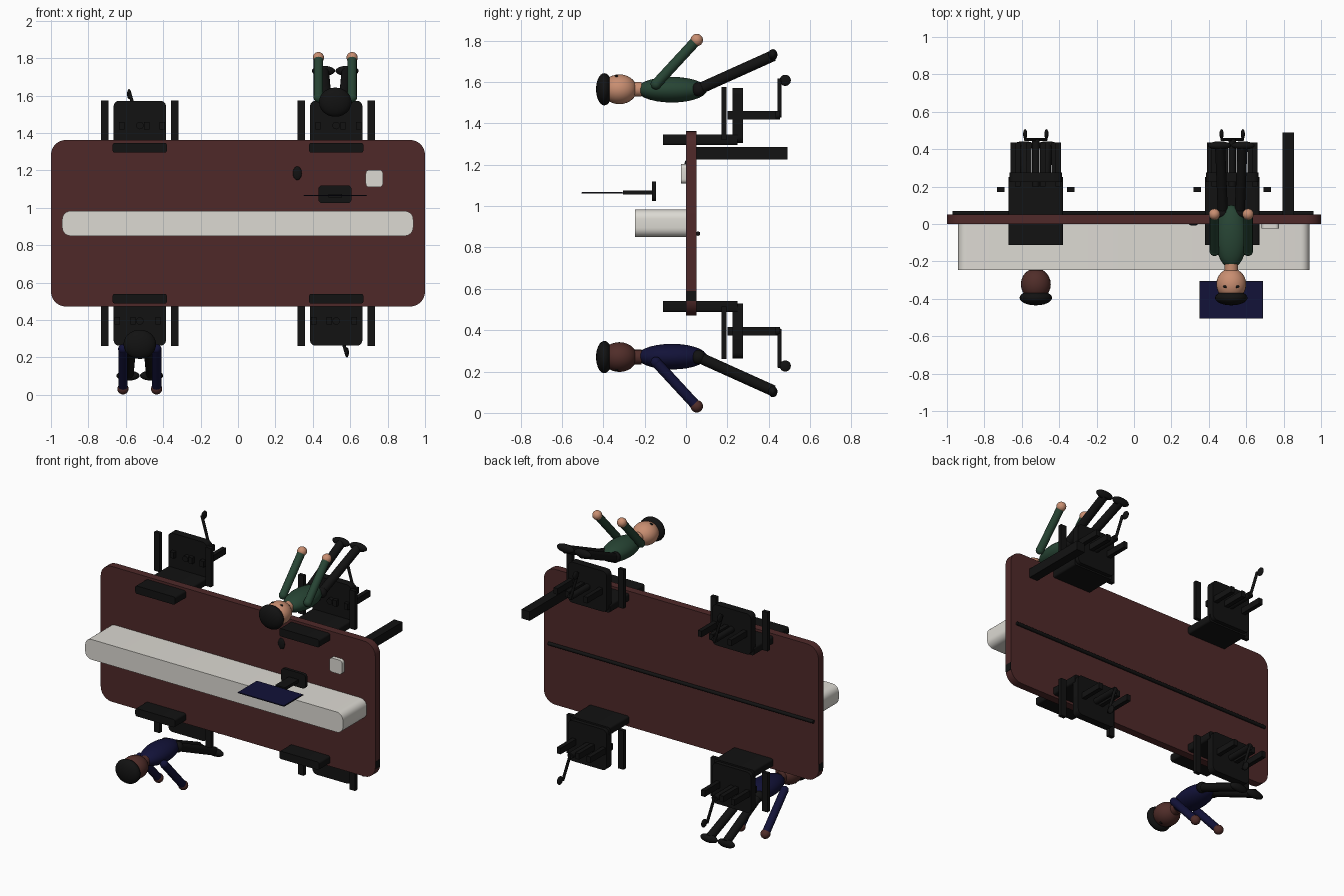
import bpy, bmesh, math
from mathutils import Matrix, Vector

if "Cube" in bpy.data.objects:
    bpy.data.objects.remove(bpy.data.objects["Cube"])


def material(name, r, g, b):
    m = bpy.data.materials.new(name)
    m.diffuse_color = (r, g, b, 1)
    m.use_nodes = True
    m.node_tree.nodes["Principled BSDF"].inputs["Base Color"].default_value = m.diffuse_color
    return m


MAROON = material("maroon wood", 0.078, 0.022, 0.022)
BLACK = material("black", 0.006, 0.006, 0.006)
WHITE = material("off white", 0.72, 0.70, 0.65)
GREEN = material("green cloth", 0.02, 0.058, 0.034)
NAVY = material("navy", 0.006, 0.006, 0.04)
LIGHT = material("light skin", 0.58, 0.27, 0.165)
DARK = material("dark skin", 0.08, 0.026, 0.022)

ID = Matrix.Identity(4)
# half turn about the depth axis: puts a copy on the other side of the table
FLIP = Matrix.Translation((0, 0, 1.835)) @ Matrix.Rotation(math.pi, 4, 'Y')


def finish(bm, name, mat, xf):
    bmesh.ops.transform(bm, matrix=xf, verts=bm.verts)
    bmesh.ops.recalc_face_normals(bm, faces=bm.faces)
    me = bpy.data.meshes.new(name)
    bm.to_mesh(me)
    bm.free()
    me.materials.append(mat)
    ob = bpy.data.objects.new(name, me)
    bpy.context.collection.objects.link(ob)
    bpy.ops.object.select_all(action='DESELECT')
    ob.select_set(True)
    bpy.context.view_layer.objects.active = ob
    bpy.ops.object.shade_smooth_by_angle(angle=math.radians(40))
    return ob


def box(name, mat, x, y, z, radius=0, axis=1, xf=ID):
    """Box from ranges; edges along the axis can be rounded."""
    bm = bmesh.new()
    bmesh.ops.create_cube(bm, size=1)
    for v in bm.verts:
        v.co = [(r[0] + r[1]) / 2 + c * (r[1] - r[0]) for c, r in zip(v.co, (x, y, z))]
    if radius:
        edges = [e for e in bm.edges
                 if abs((e.verts[0].co - e.verts[1].co).normalized()[axis]) > 0.9]
        bmesh.ops.bevel(bm, geom=edges, offset=radius, segments=6, profile=0.5,
                        affect='EDGES', clamp_overlap=True)
    return finish(bm, name, mat, xf)


def ball(name, mat, centre, radii, xf=ID):
    bm = bmesh.new()
    bmesh.ops.create_uvsphere(bm, u_segments=24, v_segments=14, radius=1)
    m = Matrix.Translation(centre) @ Matrix.Diagonal((*radii, 1))
    return finish(bm, name, mat, xf @ m)


def rod(name, mat, a, b, r, xf=ID):
    bm = bmesh.new()
    a, b = Vector(a), Vector(b)
    d = b - a
    bmesh.ops.create_cone(bm, cap_ends=True, segments=16, radius1=r, radius2=r, depth=d.length)
    m = Matrix.Translation((a + b) / 2) @ d.to_track_quat('Z', 'Y').to_matrix().to_4x4()
    return finish(bm, name, mat, xf @ m)


def chair(cx, xf):
    box("chair_back", BLACK, (cx - .145, cx + .145), (-.112, .25), (1.295, 1.347), .012, 1, xf)
    box("chair_seat", BLACK, (cx - .14, cx + .14), (.225, .275), (1.305, 1.572), .03, 1, xf)
    for s in (-1, 1):
        box("chair_armrest", BLACK, (cx + s * .187 - .02, cx + s * .187 + .02),
            (.172, .197), (1.32, 1.575), xf=xf)
    # column and base spokes, all running in depth
    rod("chair_column", BLACK, (cx, .2, 1.44), (cx, .455, 1.44), .02, xf)
    for i in range(5):
        sx = cx + .12 * math.cos(i * math.tau / 5)
        box("base_spoke", BLACK, (sx - .014, sx + .014), (.2, .435), (1.42, 1.46), xf=xf)
    # spoke with caster
    rod("caster_spoke", BLACK, (cx, .452, 1.43), (cx - .055, .452, 1.615), .009, xf)
    ball("caster", BLACK, (cx - .057, .48, 1.608), (.011, .027, .027), xf)


def person(cx, shirt, skin, xf):
    zc = 1.565
    ball("head", skin, (cx, -.322, zc), (.08, .085, .072), xf)
    ball("hair", BLACK, (cx, -.395, zc), (.087, .04, .078), xf)
    rod("neck", skin, (cx, -.27, zc), (cx, -.215, zc), .036, xf)
    ball("torso", shirt, (cx, -.068, zc - .002), (.085, .17, .062), xf)
    for s in (-1, 1):
        ball("eye", BLACK, (cx + s * .032, -.335, zc + .063), (.011, .008, .006), xf)
        # arm
        shoulder, hand = (cx + s * .09, -.145, 1.59), (cx + s * .09, .052, 1.803)
        ball("shoulder", shirt, shoulder, (.026,) * 3, xf)
        rod("arm", shirt, shoulder, hand, .025, xf)
        ball("hand", skin, hand, (.03,) * 3, xf)
        # leg and shoe
        hip, ankle = (cx + s * .045, .06, 1.565), (cx + s * .06, .422, 1.728)
        ball("hip", BLACK, hip, (.034,) * 3, xf)
        rod("leg", BLACK, hip, ankle, .027, xf)
        ball("shoe", BLACK, (cx + s * .063, .42, 1.732), (.062, .022, .027), xf)


# table
box("table_top", MAROON, (-1, 1), (0, .05), (.472, 1.363), .08)
box("edge_insert", BLACK, (-1.001, 1.001), (.002, .048), (.54, .59))
rod("cable_rail", BLACK, (-.97, .058, .867), (.96, .058, .867), .011)
box("table_leg", BLACK, (.795, .855), (.05, .49), (1.225, 1.285))
box("centre_beam", WHITE, (-.94, .937), (-.247, 0), (.85, .983), .045)

# things on the table
box("cup", WHITE, (.683, .775), (-.025, 0), (1.11, 1.203), .02)
ball("mouse", BLACK, (.317, 0, 1.185), (.024, .009, .036))
box("monitor_base", BLACK, (.43, .607), (-.165, -.145), (1.025, 1.12), .02)
box("monitor_neck", BLACK, (.485, .555), (-.305, -.15), (1.055, 1.075))
box("monitor_back", BLACK, (.35, .69), (-.505, -.305), (1.062, 1.065))
box("monitor_screen", NAVY, (.353, .687), (-.504, -.308), (1.065, 1.068))

# seats and people
for side in (ID, FLIP):
    for cx in (-.525, .525):
        chair(cx, side)
person(.52, GREEN, LIGHT, ID)
person(.525, NAVY, DARK, FLIP)
